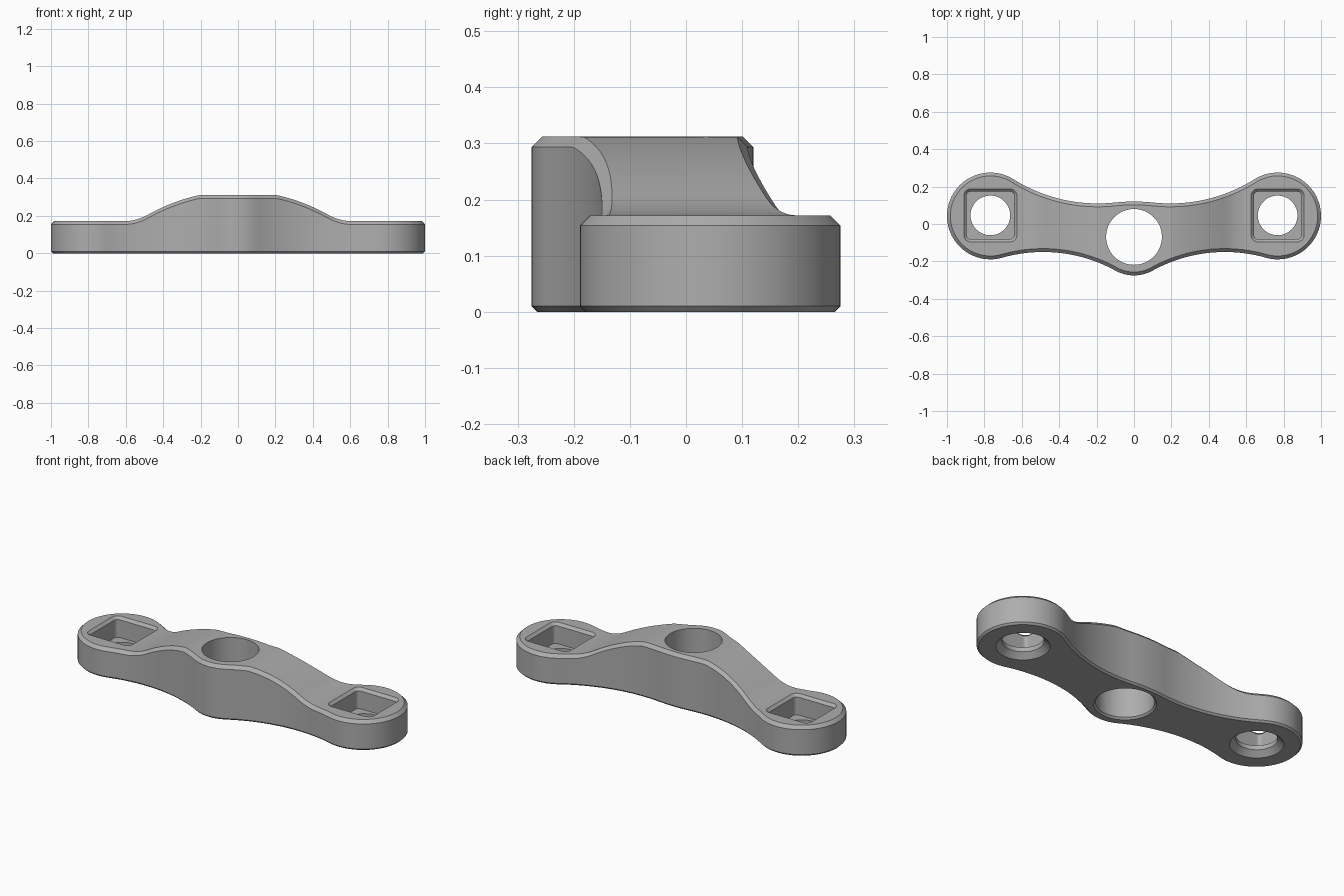
import bpy, bmesh, math

if "Cube" in bpy.data.objects:
    bpy.data.objects.remove(bpy.data.objects["Cube"])

END = (0.768, 0.043, 0.232)          # end lobe: centre x, centre y, radius
NOSE = (0.0, -0.07, 0.205)           # front bulge around the main bore
SPINE = (0.0, -0.88, 1.0)            # gentle crown of the back edge
BORE_Y = -0.069

metal = bpy.data.materials.new("grey metal")
metal.diffuse_color = (0.42, 0.42, 0.42, 1)
metal.use_nodes = True
metal.node_tree.nodes["Principled BSDF"].inputs["Base Color"].default_value = metal.diffuse_color


def fillet_centre(a, b, r, side):
    """Centre of the arc of radius r touching circles a and b from outside."""
    ra, rb = a[2] + r, b[2] + r
    dx, dy = b[0] - a[0], b[1] - a[1]
    d = math.hypot(dx, dy)
    t = (ra * ra - rb * rb + d * d) / (2 * d)
    h = math.sqrt(ra * ra - t * t) * side
    return a[0] + (t * dx - h * dy) / d, a[1] + (t * dy + h * dx) / d, r


def edge_point(x, mid, side, r):
    """Outline point and outward normal; side is 1 at the back, -1 in front."""
    ax, sx = abs(x), math.copysign(1, x)
    fx, fy, fr = fillet_centre(mid, END, r, side)
    t1 = fx * mid[2] / (mid[2] + fr)
    t2 = END[0] + (fx - END[0]) * END[2] / (END[2] + fr)
    if t1 < ax < t2:
        y = fy - side * math.sqrt(fr * fr - (ax - fx) ** 2)
        n = ((fx - ax) / fr, (fy - y) / fr)
    else:
        cx, cy, cr = mid if ax <= t1 else END
        y = cy + side * math.sqrt(max(0, cr * cr - (ax - cx) ** 2))
        n = ((ax - cx) / cr, (y - cy) / cr)
    return x, y, n[0] * sx, n[1]


def top_z(x):
    """Height of the arched top."""
    a = abs(x)
    if a < 0.2:
        return 0.312
    if a < 0.48:
        return 0.312 - 0.2 * (a - 0.2) - 0.625 * (a - 0.2) ** 2
    if a < 0.607:
        return 0.172 + 0.035 * ((0.607 - a) / 0.127) ** 2
    return 0.172


def finish(name, bm):
    bmesh.ops.recalc_face_normals(bm, faces=bm.faces)
    me = bpy.data.meshes.new(name)
    bm.to_mesh(me)
    bm.free()
    me.materials.append(metal)
    ob = bpy.data.objects.new(name, me)
    bpy.context.collection.objects.link(ob)
    return ob


def loft(bm, rings):
    """Join equal-length closed rings into walls and return the vertex rings."""
    vr = [[bm.verts.new(p) for p in ring] for ring in rings]
    n = len(vr[0])
    for a, b in zip(vr, vr[1:]):
        for i in range(n):
            j = (i + 1) % n
            bm.faces.new((a[i], a[j], b[j], b[i]))
    return vr


# Bar body: chamfered outline with an arched top
half = [0.768 * i / 48 for i in range(1, 49)]
half += [END[0] + END[2] * math.sin(math.pi / 2 * i / 20) for i in range(1, 20)]
xs = [-x for x in reversed(half)] + [0.0] + half
tip = END[0] + END[2]
outline = [(-tip, END[1], -1, 0)]
outline += [edge_point(x, NOSE, -1, 0.8) for x in xs]
outline += [(tip, END[1], 1, 0)]
outline += [edge_point(x, SPINE, 1, 0.85) for x in reversed(xs)]


def outline_ring(inset, height):
    ring = []
    for x, y, nx, ny in outline:
        px, py = x - nx * inset, y - ny * inset
        ring.append((px, py, height(px)))
    return ring


bm = bmesh.new()
rings = loft(bm, [outline_ring(0.010, lambda x: 0.0),
                  outline_ring(0.0, lambda x: 0.010),
                  outline_ring(0.0, lambda x: top_z(x) - 0.018),
                  outline_ring(0.018, top_z)])
count, m = len(outline), len(xs)
for ring in (rings[0], rings[-1]):
    for i in range(m + 1):
        quad = [ring[i], ring[i + 1], ring[count - i - 1], ring[(count - i) % count]]
        bm.faces.new(list(dict.fromkeys(quad)))
bmesh.ops.triangulate(bm, faces=[f for f in bm.faces if len(f.verts) == 4])
bar = finish("bar_body", bm)


def circle(cx, cy, r, z, n=64):
    return [(cx + r * math.cos(2 * math.pi * i / n),
             cy + r * math.sin(2 * math.pi * i / n), z) for i in range(n)]


def rounded_square(cx, cy, h, r, z, n=6):
    pts = []
    for k in range(4):
        a0 = k * math.pi / 2
        sx, sy = (1, -1, -1, 1)[k], (1, 1, -1, -1)[k]
        for i in range(n + 1):
            a = a0 + math.pi / 2 * i / n
            pts.append((cx + sx * (h - r) + r * math.cos(a),
                        cy + sy * (h - r) + r * math.sin(a), z))
    return pts


def cut(name, ring_list):
    """Subtract a lofted solid from the bar."""
    b = bmesh.new()
    vr = loft(b, ring_list)
    b.faces.new(vr[0])
    b.faces.new(vr[-1])
    cutter = finish(name, b)
    cutter.hide_render = True
    mod = bar.modifiers.new(name, 'BOOLEAN')
    mod.operation = 'DIFFERENCE'
    mod.solver = 'EXACT'
    mod.object = cutter
    bpy.context.view_layer.objects.active = bar
    bpy.ops.object.modifier_apply(modifier=name)
    bpy.data.objects.remove(cutter)


# Main bore with a chamfered lower rim
cut("main_bore", [circle(0, BORE_Y, 0.169, -0.01), circle(0, BORE_Y, 0.149, 0.010),
                  circle(0, BORE_Y, 0.149, 0.4)])

# Square pockets and countersunk holes in both ends
for s in (-1, 1):
    cx, cy = s * 0.768, 0.046
    cut("square_pocket", [rounded_square(cx, cy, 0.127, 0.022, 0.055),
                          rounded_square(cx, cy, 0.127, 0.022, 0.157),
                          rounded_square(cx, cy, 0.152, 0.047, 0.182)])
    cut("bolt_hole", [circle(cx, cy, 0.147, -0.01), circle(cx, cy, 0.106, 0.030),
                      circle(cx, cy, 0.106, 0.1)])

bpy.ops.object.select_all(action='DESELECT')
bar.select_set(True)
bpy.context.view_layer.objects.active = bar
bpy.ops.object.shade_smooth_by_angle(angle=math.radians(30))
